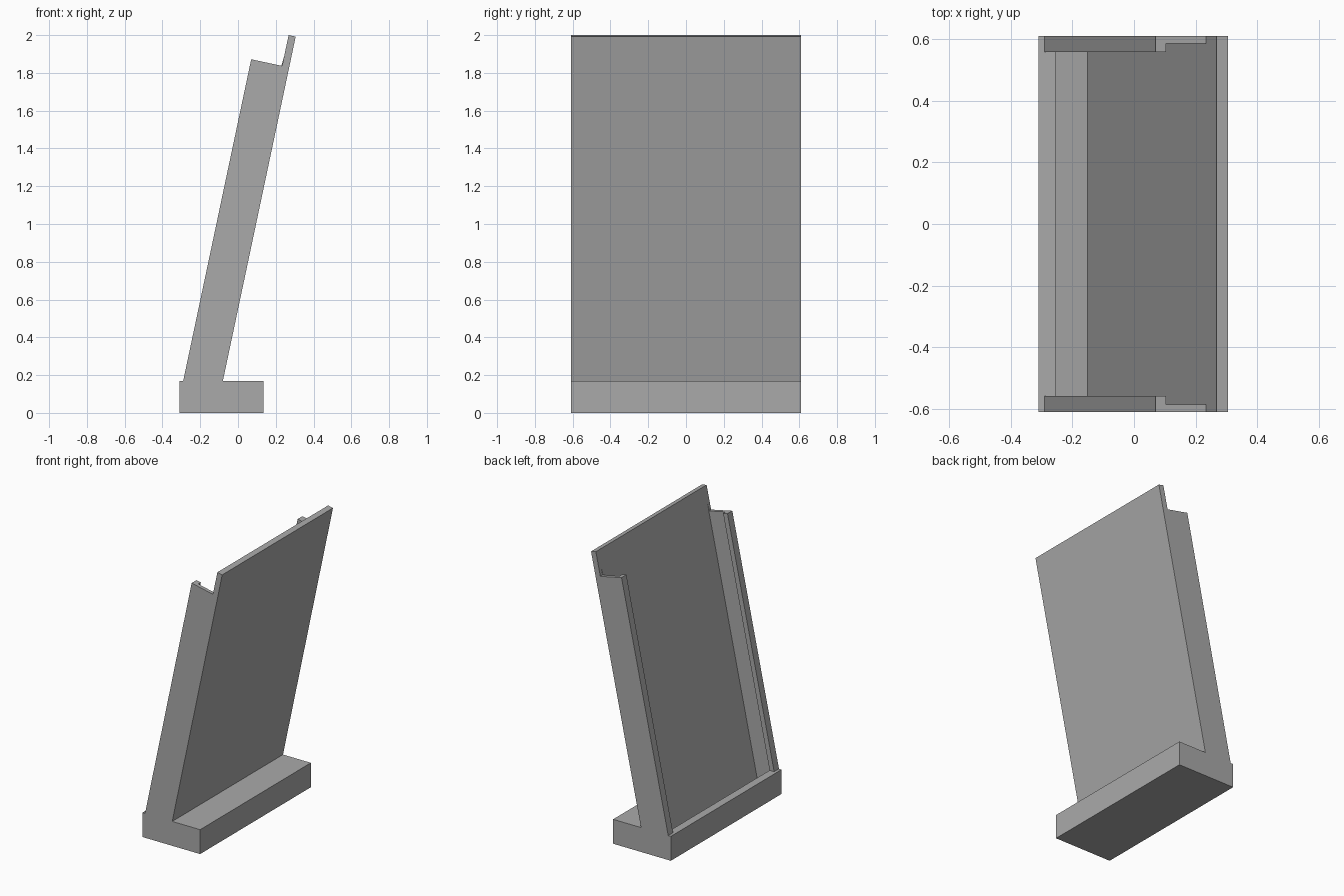
import bpy
import bmesh

cube = bpy.data.objects.get("Cube")
if cube:
    bpy.data.objects.remove(cube, do_unlink=True)

grey = bpy.data.materials.new("plain grey")
grey.use_nodes = True
colour = (0.4, 0.4, 0.4, 1)
grey.diffuse_color = colour
grey.node_tree.nodes["Principled BSDF"].inputs["Base Color"].default_value = colour

BASE_TOP = 0.17
HALF_DEPTH = 0.61


def lean(offset, z):
    """Point on a plane parallel to the leaning panel, offset along x."""
    return (-0.08 + 0.2115 * (z - BASE_TOP) + offset, z)


def prism(name, profile, half_depth):
    """Extrude an x-z profile symmetrically along y."""
    bm = bmesh.new()
    face = bm.faces.new([bm.verts.new((x, -half_depth, z)) for x, z in profile])
    ext = bmesh.ops.extrude_face_region(bm, geom=[face])
    verts = [v for v in ext["geom"] if isinstance(v, bmesh.types.BMVert)]
    bmesh.ops.translate(bm, verts=verts, vec=(0, 2 * half_depth, 0))
    bmesh.ops.recalc_face_normals(bm, faces=bm.faces)
    mesh = bpy.data.meshes.new(name)
    bm.to_mesh(mesh)
    bm.free()
    mesh.materials.append(grey)
    obj = bpy.data.objects.new(name, mesh)
    bpy.context.collection.objects.link(obj)
    return obj


def cut(target, cutter):
    """Subtract the cutter and remove it."""
    mod = target.modifiers.new("cut", "BOOLEAN")
    mod.operation = "DIFFERENCE"
    mod.solver = "EXACT"
    mod.object = cutter
    bpy.context.view_layer.objects.active = target
    bpy.ops.object.modifier_apply(modifier=mod.name)
    bpy.data.objects.remove(cutter, do_unlink=True)


# Foot, leaning panel and side rails as one solid
stand = prism("leaning_stand", [
    (-0.31, 0), (0.135, 0), (0.135, BASE_TOP), lean(0, BASE_TOP),
    lean(0, 1.992), lean(-0.039, 2.0), lean(-0.039, 1.837),
    lean(-0.21, 1.872), lean(-0.21, BASE_TOP), (-0.31, BASE_TOP)], HALF_DEPTH)

# Slot that holds the sheet, sunk into the foot and open at the top
cut(stand, prism("slot_cutter", [
    lean(-0.039, 0.023), lean(-0.039, 1.95),
    lean(-0.175, 1.95), lean(-0.175, 0.051)], 0.585))

# Wide opening between the lips of the two rails
cut(stand, prism("opening_cutter", [
    lean(-0.1, BASE_TOP), lean(-0.1, 1.95),
    lean(-0.4, 1.95), lean(-0.4, BASE_TOP)], 0.557))
